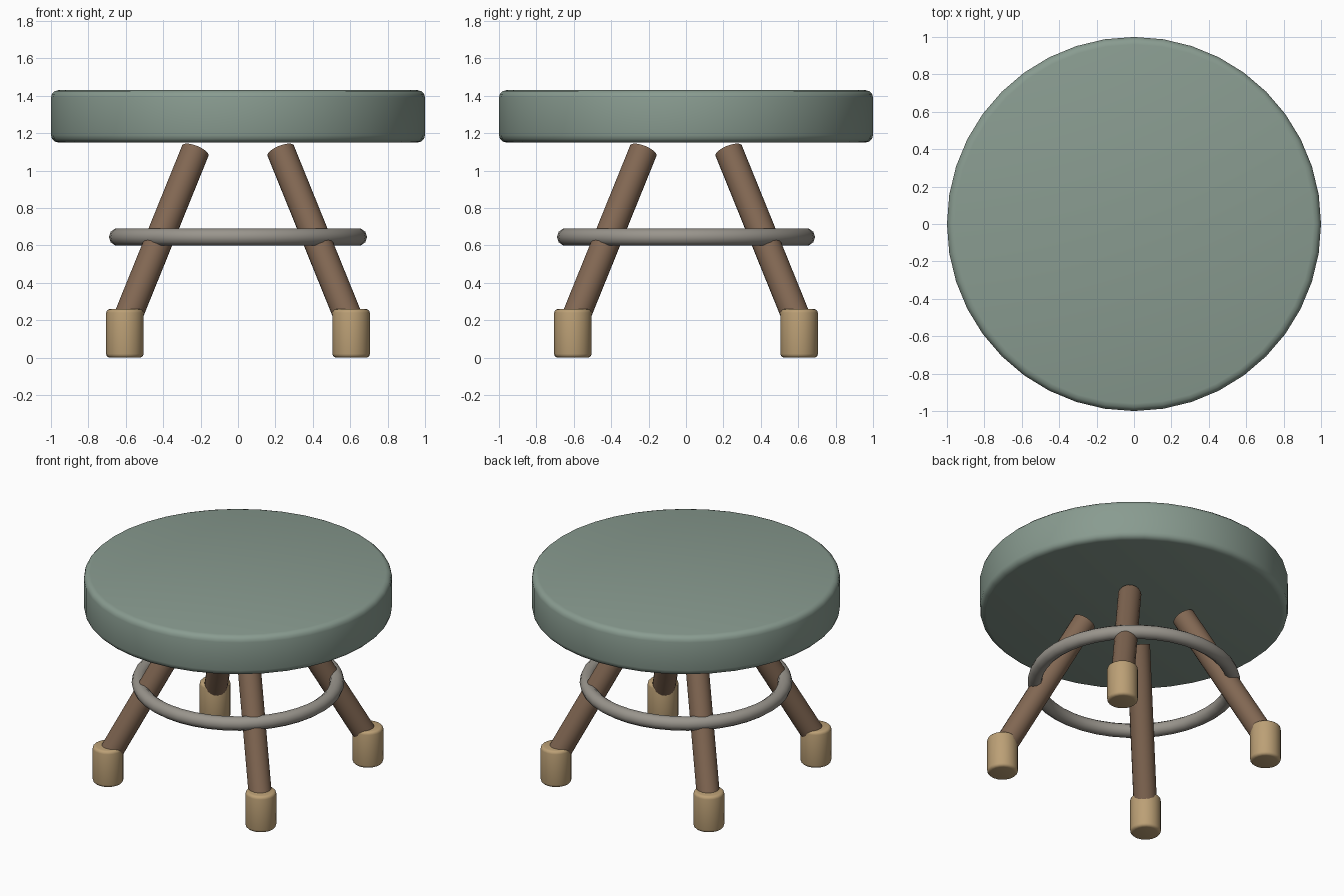
import bpy, math
from mathutils import Vector

if "Cube" in bpy.data.objects:
    bpy.data.objects.remove(bpy.data.objects["Cube"])


def paint(ob, name, color):
    mat = bpy.data.materials.get(name) or bpy.data.materials.new(name)
    mat.diffuse_color = (*color, 1)
    mat.use_nodes = True
    mat.node_tree.nodes["Principled BSDF"].inputs["Base Color"].default_value = mat.diffuse_color
    ob.data.materials.append(mat)


def rod(name, a, b, radius, sides, mat, color, bevel=0):
    # Capped cylinder running from a to b, optionally with rounded rims
    a, b = Vector(a), Vector(b)
    axis = b - a
    bpy.ops.mesh.primitive_cylinder_add(
        vertices=sides, radius=radius, depth=axis.length, location=(a + b) / 2,
        rotation=axis.to_track_quat('Z', 'Y').to_euler())
    ob = bpy.context.object
    ob.name = name
    if bevel:
        mod = ob.modifiers.new("rounded rims", 'BEVEL')
        mod.width = bevel
        mod.segments = 3
        mod.limit_method = 'ANGLE'
        mod.angle_limit = math.radians(40)
        bpy.ops.object.modifier_apply(modifier=mod.name)
    bpy.ops.object.shade_smooth_by_angle(angle=math.radians(35))
    paint(ob, mat, color)
    return ob


SAGE = (0.25, 0.33, 0.28)
WALNUT = (0.22, 0.135, 0.085)
STEEL = (0.32, 0.30, 0.265)
OAK = (0.50, 0.35, 0.18)

# Seat cushion
rod("seat", (0, 0, 1.15), (0, 0, 1.43), 1.0, 40, "sage", SAGE, 0.04)

# Splayed legs with upright end caps
for side, sx in (("left", -1), ("right", 1)):
    for end, sy in (("front", -1), ("back", 1)):
        rod(f"{end}_{side}_leg", (0.612 * sx, 0.612 * sy, 0.16),
            (0.228 * sx, 0.228 * sy, 1.107), 0.076, 20, "walnut", WALNUT)
        rod(f"{end}_{side}_foot", (0.605 * sx, 0.605 * sy, 0),
            (0.605 * sx, 0.605 * sy, 0.26), 0.1, 20, "oak", OAK, 0.02)

# Foot ring
bpy.ops.mesh.primitive_torus_add(
    major_radius=0.643, minor_radius=0.047, major_segments=40,
    minor_segments=10, location=(0, 0, 0.645))
ring = bpy.context.object
ring.name = "foot_ring"
bpy.ops.object.shade_smooth()
paint(ring, "steel", STEEL)
